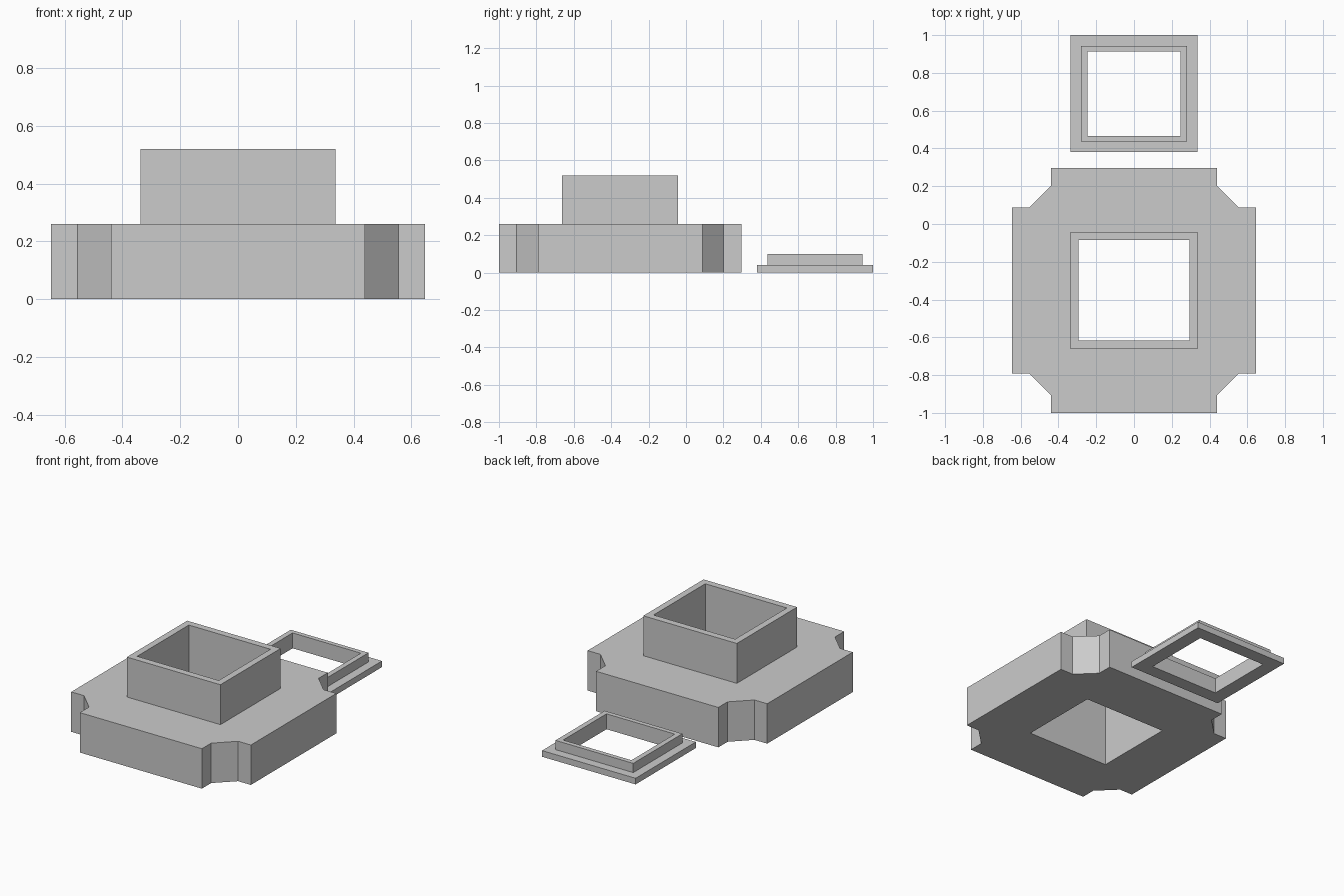
import bpy
import bmesh

cube = bpy.data.objects.get("Cube")
if cube:
    bpy.data.objects.remove(cube, do_unlink=True)

grey = bpy.data.materials.new("plain grey")
grey.use_nodes = True
colour = (0.6, 0.6, 0.6, 1)
grey.diffuse_color = colour
grey.node_tree.nodes["Principled BSDF"].inputs["Base Color"].default_value = colour


def mirrored(corner):
    """Mirror one corner's points into all four quadrants, in ring order."""
    outline = []
    for sx, sy, step in ((1, 1, 1), (-1, 1, -1), (-1, -1, 1), (1, -1, -1)):
        outline += [(sx * x, sy * y) for x, y in corner[::step]]
    return outline


def rect(x, y):
    return mirrored([(x, y)])


def ring_body(name, centre_y, rings):
    """Closed hollow body: each (outline, z) ring is joined to the next one."""
    bm = bmesh.new()
    loops = [[bm.verts.new((x, y, z)) for x, y in outline] for outline, z in rings]
    edges = []
    for loop in loops:
        edges.append([bm.edges.new((a, b)) for a, b in zip(loop, loop[1:] + loop[:1])])
    for i, a in enumerate(loops):
        j = (i + 1) % len(loops)
        b = loops[j]
        n = len(a)
        if n == len(b):
            for k in range(n):
                m = (k + 1) % n
                bm.faces.new((a[k], a[m], b[m], b[k]))
        else:
            # flat face with a hole between unequal outlines
            bmesh.ops.triangle_fill(bm, edges=edges[i] + edges[j], use_beauty=True)
    bmesh.ops.recalc_face_normals(bm, faces=bm.faces[:])
    mesh = bpy.data.meshes.new(name)
    bm.to_mesh(mesh)
    bm.free()
    mesh.materials.append(grey)
    obj = bpy.data.objects.new(name, mesh)
    obj.location.y = centre_y
    bpy.context.collection.objects.link(obj)
    return obj


# Notched base with a square collar and a straight through-hole
notched = mirrored([(0.647, 0.44), (0.555, 0.44), (0.44, 0.553), (0.44, 0.648)])
collar = rect(0.337, 0.31)
opening = rect(0.294, 0.266)
ring_body("base_with_collar", -0.352, [
    (notched, 0), (notched, 0.26),
    (collar, 0.26), (collar, 0.52),
    (opening, 0.52), (opening, 0),
])

# Separate square frame: flange with a raised rim
flange = rect(0.337, 0.31)
rim = rect(0.28, 0.253)
window = rect(0.246, 0.223)
ring_body("flanged_frame", 0.69, [
    (flange, 0), (flange, 0.04),
    (rim, 0.04), (rim, 0.1),
    (window, 0.1), (window, 0),
])
